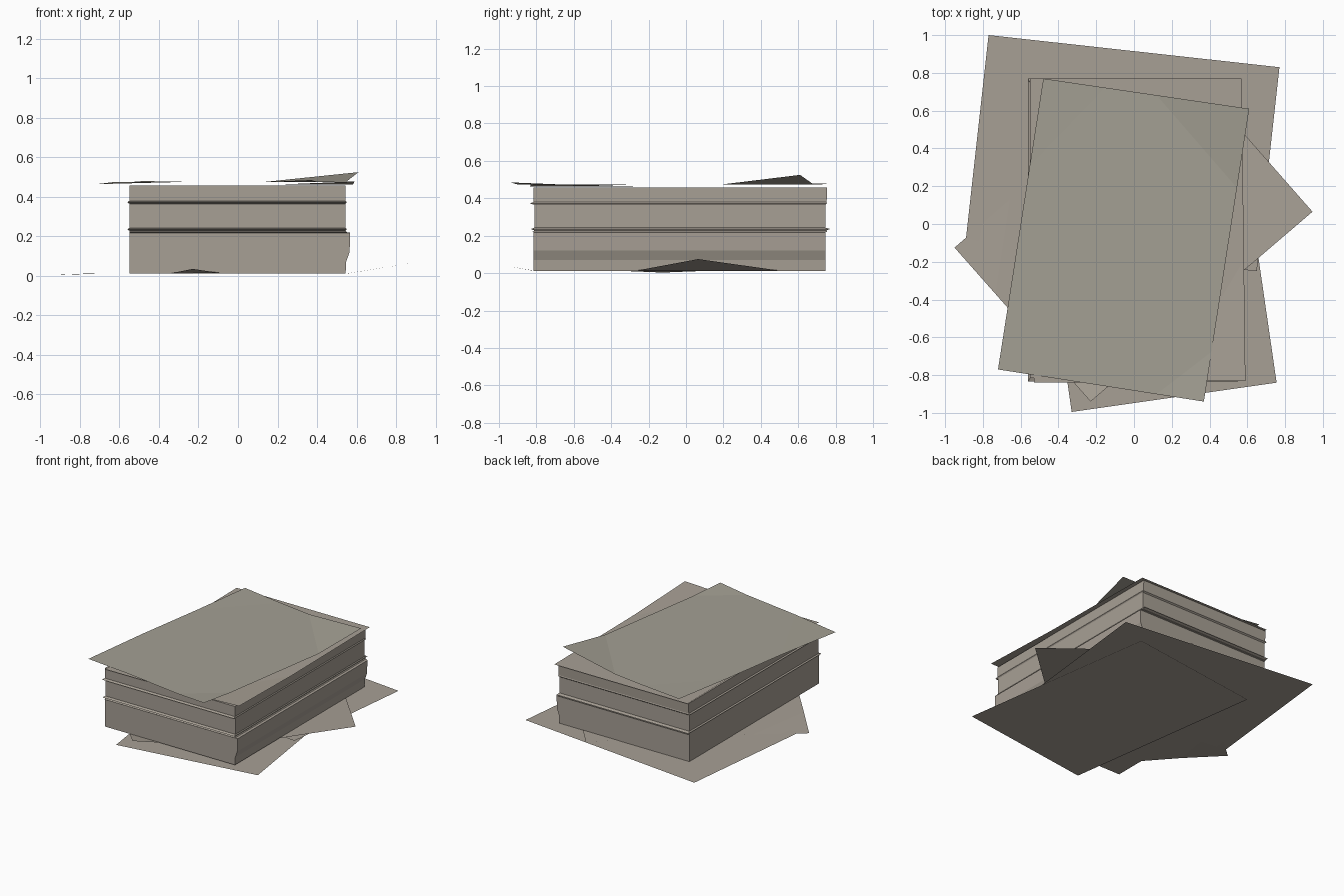
import bpy, bmesh
from mathutils import Vector

if "Cube" in bpy.data.objects:
    bpy.data.objects.remove(bpy.data.objects["Cube"])


def material(name, rgb):
    m = bpy.data.materials.new(name)
    m.diffuse_color = (*rgb, 1)
    m.use_nodes = True
    m.node_tree.nodes["Principled BSDF"].inputs["Base Color"].default_value = m.diffuse_color
    return m


paper = material("aged paper", (0.39, 0.35, 0.30))
grey_paper = material("greyish paper", (0.37, 0.35, 0.295))


def finish(name, bm, mat):
    me = bpy.data.meshes.new(name)
    bm.to_mesh(me)
    bm.free()
    me.materials.append(mat)
    ob = bpy.data.objects.new(name, me)
    bpy.context.collection.objects.link(ob)
    return ob


def sheet(name, corners, z, bends, mat=paper):
    """Single loose sheet; bends = {corner: (height, cut to previous, cut to next)}."""
    bm = bmesh.new()
    pts = [Vector((x, y, z)) for x, y in corners]
    body = []
    for i, p in enumerate(pts):
        if i in bends:
            h, before, after = bends[i]
            a = bm.verts.new(p.lerp(pts[i - 1], before))
            b = bm.verts.new(p.lerp(pts[(i + 1) % 4], after))
            tip = bm.verts.new((p.x, p.y, h))
            bm.faces.new((a, tip, b))
            body += [a, b]
        else:
            body.append(bm.verts.new(p))
    bm.faces.new(body)
    bmesh.ops.recalc_face_normals(bm, faces=bm.faces)
    if bm.faces[:][-1].normal.z < 0:
        bmesh.ops.reverse_faces(bm, faces=bm.faces)
    return finish(name, bm, mat)


def bundle(name, rings):
    """Closed stack of pages lofted through (z, x0, x1, y0, y1) rings."""
    bm = bmesh.new()
    loops = [[bm.verts.new(c) for c in
              ((x0, y0, z), (x1, y0, z), (x1, y1, z), (x0, y1, z))]
             for z, x0, x1, y0, y1 in rings]
    for lo, hi in zip(loops, loops[1:]):
        for i in range(4):
            j = (i + 1) % 4
            bm.faces.new((lo[i], lo[j], hi[j], hi[i]))
    bm.faces.new(loops[0][::-1])
    bm.faces.new(loops[-1])
    return finish(name, bm, paper)


# Main stack: three bundles with pages jutting out between them
bundle("page_stack", [
    (0.012, -0.55, 0.545, -0.815, 0.745),
    (0.07, -0.55, 0.547, -0.815, 0.745),
    (0.12, -0.55, 0.565, -0.815, 0.745),
    (0.218, -0.55, 0.568, -0.815, 0.745),
    (0.221, -0.55, 0.55, -0.82, 0.755),
    (0.228, -0.55, 0.545, -0.81, 0.75),
    (0.236, -0.56, 0.55, -0.83, 0.77),
    (0.243, -0.55, 0.545, -0.81, 0.745),
    (0.365, -0.55, 0.545, -0.81, 0.745),
    (0.373, -0.56, 0.55, -0.835, 0.755),
    (0.380, -0.55, 0.545, -0.815, 0.752),
    (0.457, -0.55, 0.545, -0.815, 0.755),
])

# Loose sheets on the floor
sheet("floor_sheet_front",
      [(-0.33, -0.995), (0.755, -0.84), (0.53, 0.71), (-0.55, 0.56)], 0.0, {})
sheet("floor_sheet_back",
      [(-0.89, -0.08), (0.65, -0.25), (0.77, 0.83), (-0.77, 1.0)], 0.008, {})
sheet("floor_sheet_diagonal",
      [(-0.95, -0.125), (-0.23, -0.94), (0.945, 0.065), (0.22, 0.89)], 0.013,
      {0: (0.003, 0.25, 0.3), 1: (0.035, 0.15, 0.13), 2: (0.075, 0.33, 0.53)})

# Loose sheets on top, with lifted corners
sheet("upper_sheet_straight",
      [(-0.53, -0.84), (0.59, -0.83), (0.57, 0.77), (-0.55, 0.77)], 0.462,
      {1: (0.478, 0.35, 0.4)})
sheet("upper_sheet_turned",
      [(-0.72, -0.77), (0.37, -0.94), (0.61, 0.61), (-0.48, 0.77)], 0.474,
      {0: (0.464, 0.35, 0.35), 1: (0.485, 0.23, 0.17),
       2: (0.525, 0.27, 0.45), 3: (0.48, 0.3, 0.3)}, grey_paper)
